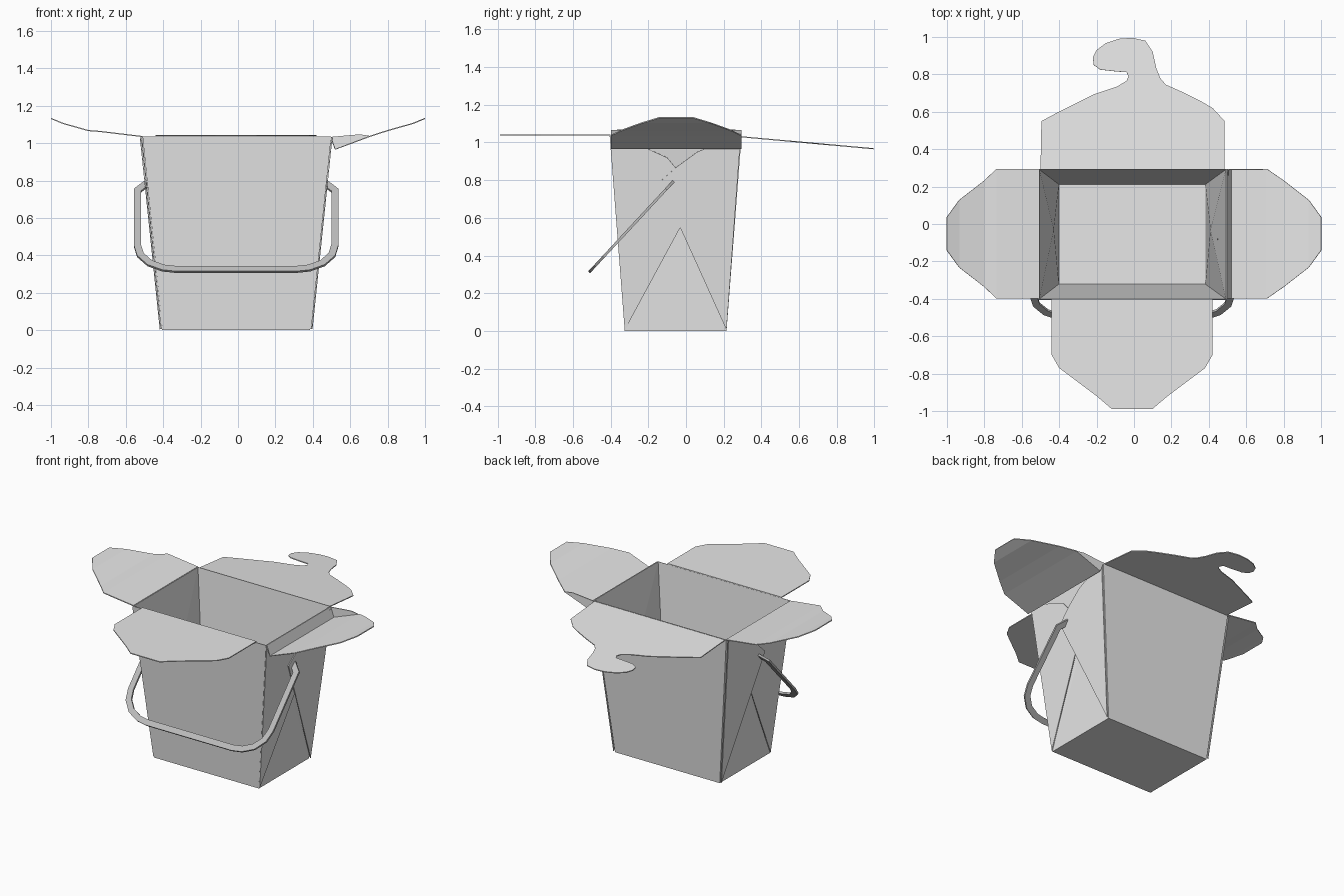
import bpy
import bmesh
from mathutils import Vector

old = bpy.data.objects.get("Cube")
if old:
    bpy.data.objects.remove(old)

SHEET = 0.006          # card thickness
HEIGHT = 1.035         # rim height
MID_X = -0.01          # centre line of the carton
MID_Y = -0.052


def make_material(name, value):
    mat = bpy.data.materials.new(name)
    mat.use_nodes = True
    colour = (value, value, value, 1)
    mat.diffuse_color = colour
    mat.node_tree.nodes["Principled BSDF"].inputs["Base Color"].default_value = colour
    return mat


card = make_material("light grey card", 0.8)
metal = make_material("grey handle", 0.5)


def finish(name, bm, material, thickness=SHEET, offset=0.0):
    """Turn a bmesh sheet into an object with a little thickness."""
    bmesh.ops.recalc_face_normals(bm, faces=bm.faces)
    mesh = bpy.data.meshes.new(name)
    bm.to_mesh(mesh)
    bm.free()
    mesh.materials.append(material)
    obj = bpy.data.objects.new(name, mesh)
    bpy.context.collection.objects.link(obj)
    solid = obj.modifiers.new("thickness", "SOLIDIFY")
    solid.thickness = thickness
    solid.offset = offset
    return obj


def make_polygon(name, points):
    bm = bmesh.new()
    bm.faces.new([bm.verts.new(p) for p in points])
    return finish(name, bm, card)


def make_strip(name, pairs, material, thickness=SHEET):
    """Ribbon of quads between pairs of points."""
    bm = bmesh.new()
    rows = [[bm.verts.new(p) for p in pair] for pair in pairs]
    for a, b in zip(rows, rows[1:]):
        bm.faces.new((a[0], a[1], b[1], b[0]))
    return finish(name, bm, material, thickness)


# Tapered carton body, open at the top, side walls creased inwards
def ring(bm, x0, x1, y0, y1, z):
    return [bm.verts.new(p) for p in ((x0, y0, z), (x1, y0, z), (x1, y1, z), (x0, y1, z))]


bm = bmesh.new()
low = ring(bm, -0.405, 0.385, -0.325, 0.215, 0)
top = ring(bm, -0.51, 0.495, -0.405, 0.295, HEIGHT)
bm.faces.new(low)
walls = [bm.faces.new((low[i], low[i - 1], top[i - 1], top[i])) for i in range(4)]
for crease in bmesh.ops.poke(bm, faces=[walls[0], walls[2]])["verts"]:
    side = 1 if crease.co.x > 0 else -1
    crease.co = (MID_X + side * 0.425, -0.03, 0.55)
finish("carton_body", bm, card, offset=-1)


# Folded panels on both side walls
def on_wall(side, y, z, lift):
    half = 0.395 + 0.1075 * z / HEIGHT
    return (MID_X + side * (half + lift), y, z)


front_fold = [(-0.325, 0.005), (-0.03, 0.55), (-0.1, 0.75), (-0.05, 0.86),
              (-0.1, 0.92), (-0.2, 0.965), (-0.4, 1.03)]
back_fold = [(0.215, 0.005), (-0.14, 0.79), (-0.05, 0.87), (0.06, 0.95),
             (0.12, 0.975), (0.29, 1.03)]
for side, word in ((1, "left"), (-1, "right")):
    make_polygon(word + "_front_fold", [on_wall(side, y, z, 0.003) for y, z in front_fold])
    make_polygon(word + "_back_fold", [on_wall(side, y, z, 0.01) for y, z in back_fold])

# Side flaps: rows of distance outwards, half width and height
tip = [(0.8, 0.285, 1.067), (0.935, 0.18, 1.105), (1.0, 0.09, 1.132)]
left_rows = [(0.495, 0.347, 1.035), (0.52, 0.347, 0.967), (0.71, 0.347, 1.038)] + tip
right_rows = [(0.51, 0.347, 1.035), (0.735, 0.347, 1.062)] + tip
for name, side, rows in (("left_flap", 1, left_rows), ("right_flap", -1, right_rows)):
    make_strip(name, [[(side * x, MID_Y - w, z), (side * x, MID_Y + w, z)]
                      for x, w, z in rows], card)

# Small web closing the back end of the left flap fold
make_polygon("left_flap_web", [(0.495, 0.292, 1.033), (0.52, 0.292, 0.967),
                               (0.71, 0.292, 1.038), (0.65, 0.292, 1.047)])

# Front flap, flat and tapering
front_rows = [(0.43, -0.4), (0.43, -0.7), (0.39, -0.77), (0.19, -0.92), (0.11, -0.988)]
make_strip("front_flap", [[(MID_X - w, y, 1.04), (MID_X + w, y, 1.04)]
                          for w, y in front_rows], card)

# Back flap with its hooked tab, sloping gently down
tab = [(-0.5, 0.295), (-0.495, 0.55), (-0.42, 0.59), (-0.28, 0.66), (-0.21, 0.695),
       (-0.09, 0.735), (-0.04, 0.765), (-0.03, 0.79), (-0.04, 0.812), (-0.09, 0.815),
       (-0.18, 0.825), (-0.215, 0.85), (-0.22, 0.89), (-0.2, 0.93), (-0.15, 0.967),
       (-0.08, 0.99), (-0.01, 0.995), (0.06, 0.98), (0.1, 0.92), (0.12, 0.83),
       (0.14, 0.78), (0.17, 0.745), (0.26, 0.705), (0.36, 0.655), (0.42, 0.62),
       (0.485, 0.55), (0.485, 0.295)]
make_polygon("back_flap", [(x, y, 1.03 - 0.09 * (y - 0.295)) for x, y in tab])

# Flat carrying handle, hanging forwards in a tilted plane
PIVOT = Vector((MID_X, -0.07, 0.79))
DOWN = Vector((0, -0.68, -0.733))
half_path = [(0.47, 0.0), (0.528, 0.06), (0.528, 0.46), (0.512, 0.53),
             (0.462, 0.59), (0.39, 0.625), (0.32, 0.635)]
path = [Vector(p) for p in half_path]
path += [Vector((-p.x, p.y)) for p in reversed(path)]
pairs = []
for i, p in enumerate(path):
    a = (p - path[i - 1]).normalized() if i else None
    b = (path[i + 1] - p).normalized() if i < len(path) - 1 else None
    a, b = a or b, b or a
    along = (a + b).normalized()
    across = Vector((-along.y, along.x)) * 0.019 / along.dot(a)
    pairs.append([PIVOT + Vector((q.x, 0, 0)) + DOWN * q.y for q in (p - across, p + across)])
make_strip("handle", pairs, metal, 0.014)
